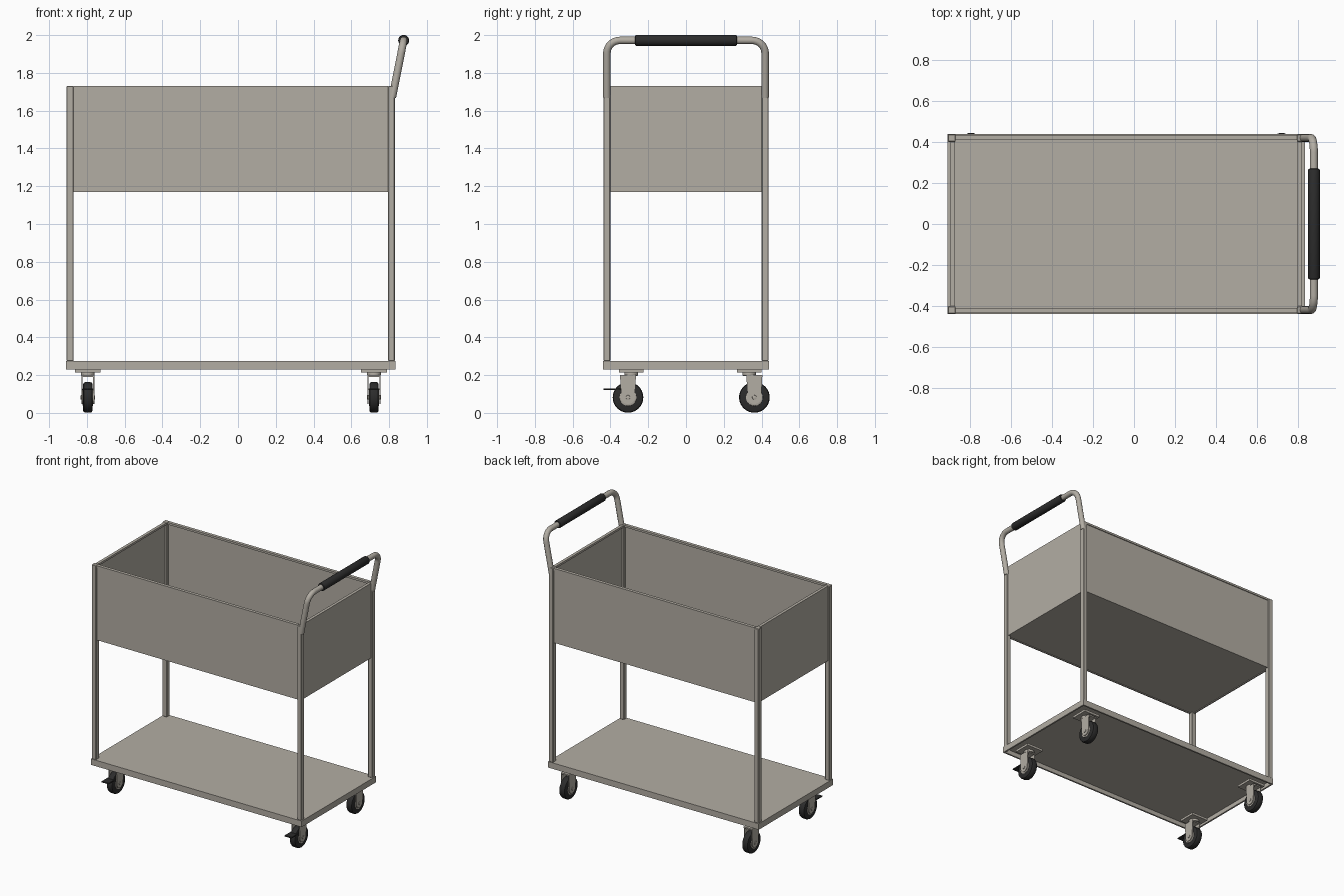
import bpy, bmesh, math
from mathutils import Matrix, Vector

if "Cube" in bpy.data.objects:
    bpy.data.objects.remove(bpy.data.objects["Cube"])


def material(name, rgb):
    m = bpy.data.materials.new(name)
    m.diffuse_color = (*rgb, 1)
    m.use_nodes = True
    m.node_tree.nodes["Principled BSDF"].inputs["Base Color"].default_value = m.diffuse_color
    return m


STEEL = material("warm_grey_steel", (0.45, 0.42, 0.37))
RUBBER = material("black_rubber", (0.025, 0.025, 0.025))


def finish(name, bm, mat, smooth=False):
    bmesh.ops.recalc_face_normals(bm, faces=bm.faces)
    me = bpy.data.meshes.new(name)
    bm.to_mesh(me)
    bm.free()
    me.materials.append(mat)
    ob = bpy.data.objects.new(name, me)
    bpy.context.collection.objects.link(ob)
    if smooth:
        bpy.ops.object.select_all(action='DESELECT')
        ob.select_set(True)
        bpy.context.view_layer.objects.active = ob
        bpy.ops.object.shade_smooth_by_angle(angle=math.radians(35))
    return ob


def box(name, x0, x1, y0, y1, z0, z1, mat=STEEL, bevel=0):
    bm = bmesh.new()
    m = Matrix.Translation(((x0 + x1) / 2, (y0 + y1) / 2, (z0 + z1) / 2))
    bmesh.ops.create_cube(bm, size=1, matrix=m @ Matrix.Diagonal((x1 - x0, y1 - y0, z1 - z0, 1)))
    if bevel:
        bmesh.ops.bevel(bm, geom=bm.edges[:], offset=bevel, segments=1, affect='EDGES')
    return finish(name, bm, mat)


def lathe(name, profile, centre, axis, mat, steps=40):
    """Spin (radius, along-axis) points around the x, y or z axis."""
    rot = {'X': Matrix.Rotation(math.pi / 2, 4, 'Y'),
           'Y': Matrix.Rotation(-math.pi / 2, 4, 'X'), 'Z': Matrix()}[axis]
    bm = bmesh.new()
    vs = [bm.verts.new((r, 0, h)) for r, h in profile]
    es = [bm.edges.new(p) for p in zip(vs, vs[1:])]
    bmesh.ops.spin(bm, geom=vs + es, cent=(0, 0, 0), axis=(0, 0, 1),
                   angle=2 * math.pi, steps=steps)
    bmesh.ops.remove_doubles(bm, verts=bm.verts[:], dist=1e-5)
    bm.transform(Matrix.Translation(centre) @ rot)
    return finish(name, bm, mat, True)


def disc(r, h, b):
    """Closed cylinder profile with a rounded edge."""
    return [(0, -h), (r - b, -h), (r - 0.3 * b, -h + 0.3 * b), (r, -h + b),
            (r, h - b), (r - 0.3 * b, h - 0.3 * b), (r - b, h), (0, h)]


# Lower deck: sheet with a skirt folded down around it
X0, X1, Y = -0.91, 0.835, 0.44
box("deck_sheet", X0, X1, -Y, Y, 0.263, 0.275)
for s in (-1, 1):
    a, b = sorted((s * Y, s * (Y - 0.012)))
    box("deck_long_skirt", X0, X1, a, b, 0.23, 0.265)
box("deck_end_skirt", X0, X0 + 0.012, -Y + 0.012, Y - 0.012, 0.23, 0.265)
box("deck_end_skirt", X1 - 0.012, X1, -Y + 0.012, Y - 0.012, 0.23, 0.265)

# Corner posts
for x0, x1 in ((-0.907, -0.87), (0.795, 0.83)):
    for s in (-1, 1):
        a, b = sorted((s * 0.437, s * 0.401))
        box("corner_post", x0, x1, a, b, 0.275, 1.73, bevel=0.003)

# Upper bin: thin walls, folded top rims and a floor
ZB, ZT = 1.17, 1.73
for s in (-1, 1):
    a, b = sorted((s * 0.428, s * 0.418))
    box("bin_long_wall", -0.87, 0.795, a, b, ZB, ZT)
    a, b = sorted((s * 0.434, s * 0.41))
    box("bin_long_rim", -0.87, 0.795, a, b, ZT - 0.015, ZT)
for x, d in ((-0.895, 1), (0.82, -1)):
    a, b = sorted((x, x + d * 0.01))
    box("bin_end_wall", a, b, -0.401, 0.401, ZB, ZT)
    a, b = sorted((x, x + d * 0.022))
    box("bin_end_rim", a, b, -0.401, 0.401, ZT - 0.015, ZT)
box("bin_floor", -0.885, 0.81, -0.418, 0.418, ZB + 0.005, ZB + 0.017)

# Push handle: tilted U-shaped tube with rounded corners
low, high, half, rad = Vector((0.817, 0, 1.67)), Vector((0.877, 0, 1.972)), 0.419, 0.07
up = (high - low).normalized()
side = Vector((0, 1, 0))
path = [low - side * half]
for s in (-1, 1):
    corner = high + side * s * (half - rad) - up * rad
    arc = [corner + side * s * rad * math.cos(i * math.pi / 16) + up * rad * math.sin(i * math.pi / 16)
           for i in range(9)]
    path += arc if s < 0 else arc[::-1]
path.append(low + side * half)
cu = bpy.data.curves.new("handle_path", 'CURVE')
cu.dimensions = '3D'
cu.bevel_depth = 0.02
cu.bevel_resolution = 4
cu.use_fill_caps = True
sp = cu.splines.new('POLY')
sp.points.add(len(path) - 1)
for p, co in zip(sp.points, path):
    p.co = (*co, 1)
tmp = bpy.data.objects.new("handle_path", cu)
bpy.context.collection.objects.link(tmp)
bpy.context.view_layer.update()
me = bpy.data.meshes.new_from_object(tmp.evaluated_get(bpy.context.evaluated_depsgraph_get()))
bm = bmesh.new()
bm.from_mesh(me)
bpy.data.objects.remove(tmp)
finish("push_handle", bm, STEEL, True)
lathe("handle_grip", disc(0.029, 0.27, 0.008), high, 'Y', RUBBER, 24)


# Casters: plate, swivel, fork, wheel, hub, axle
def caster(x, y, plate_y, brake):
    box("caster_plate", x - 0.068, x + 0.068, plate_y - 0.065, plate_y + 0.065, 0.213, 0.23)
    lathe("caster_swivel", disc(0.036, 0.01, 0.004), (x, plate_y, 0.206), 'Z', STEEL, 24)
    box("fork_crown", x - 0.034, x + 0.034, y - 0.042, y + 0.042, 0.19, 0.2)
    for s in (-1, 1):
        # fork leg with a rounded lower end
        bm = bmesh.new()
        pts = [(-0.042, 0.195)] + [(0.036 * math.cos(a), 0.083 + 0.036 * math.sin(a)) for a in
                                   [math.pi + i * math.pi / 10 for i in range(11)]] + [(0.042, 0.195)]
        f = bm.faces.new([bm.verts.new((x + s * 0.028, y + p, z)) for p, z in pts])
        g = bmesh.ops.extrude_face_region(bm, geom=[f])
        bmesh.ops.translate(bm, vec=(s * 0.006, 0, 0),
                            verts=[v for v in g['geom'] if isinstance(v, bmesh.types.BMVert)])
        finish("fork_leg", bm, STEEL)
    c = (x, y, 0.082)
    lathe("caster_wheel", disc(0.081, 0.025, 0.012), c, 'X', RUBBER)
    lathe("wheel_hub", disc(0.045, 0.027, 0.002), c, 'X', STEEL, 32)
    lathe("wheel_axle", disc(0.012, 0.038, 0.003), c, 'X', STEEL, 16)
    if brake:
        box("brake_pedal", x - 0.03, x + 0.03, y - 0.13, y - 0.04, 0.12, 0.129, RUBBER, 0.002)


for cx in (-0.795, 0.72):
    caster(cx, -0.307, -0.29, True)
    caster(cx, 0.362, 0.335, False)
